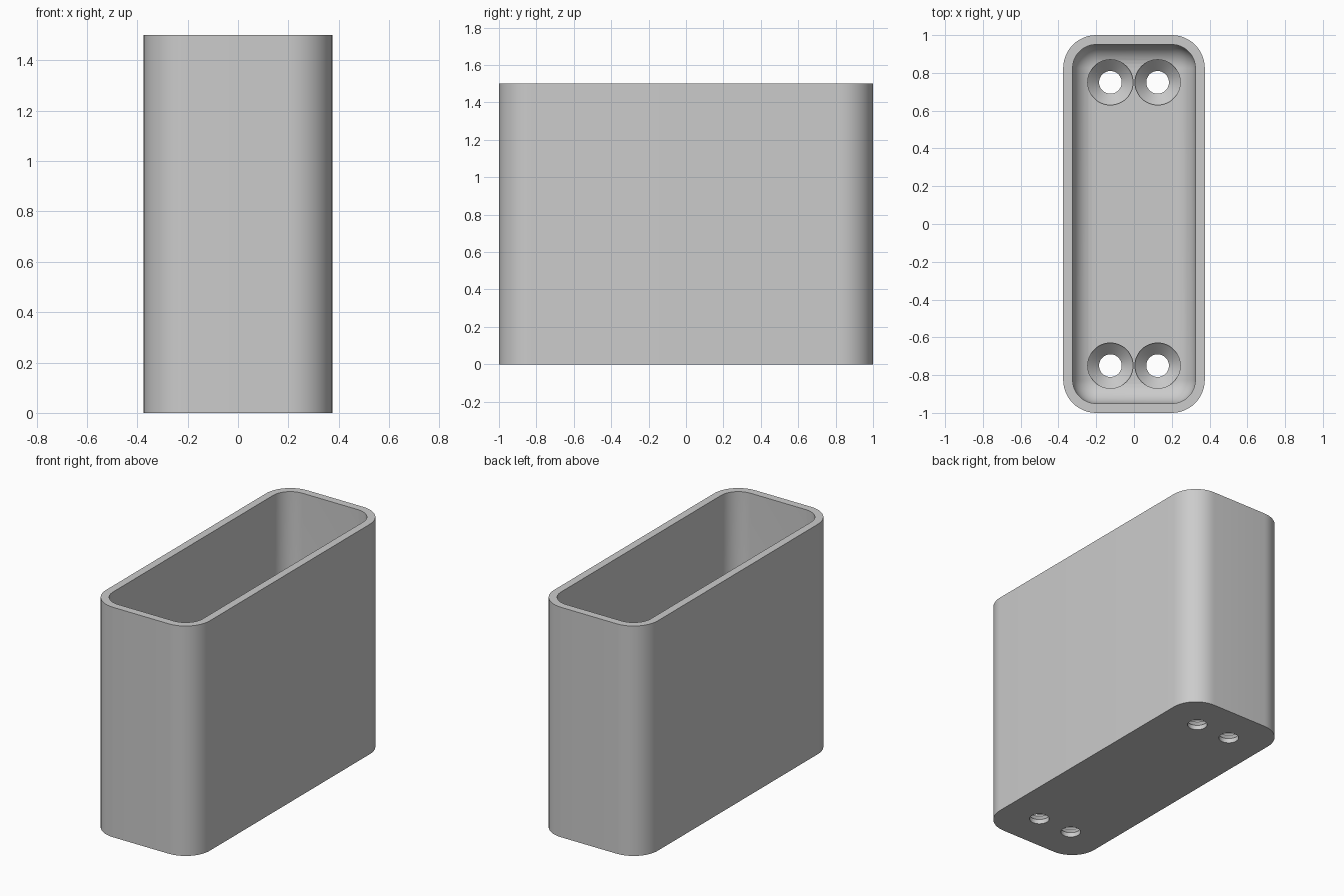
import bpy, bmesh, math

cube = bpy.data.objects.get("Cube")
if cube:
    bpy.data.objects.remove(cube, do_unlink=True)

HALF_X, HALF_Y, HEIGHT = 0.375, 1.0, 1.5
WALL, FLOOR, RADIUS, FILLET = 0.05, 0.1, 0.175, 0.12

grey = bpy.data.materials.new("plain_grey")
grey.use_nodes = True
colour = (0.6, 0.6, 0.6, 1)
grey.diffuse_color = colour
grey.node_tree.nodes["Principled BSDF"].inputs["Base Color"].default_value = colour


def rounded_ring(inset, z, steps=12):
    """Rounded rectangle outline, shrunk evenly by the inset."""
    r = RADIUS - inset
    pts = []
    for q, (sx, sy) in enumerate([(1, 1), (-1, 1), (-1, -1), (1, -1)]):
        for i in range(steps + 1):
            a = (q + i / steps) * math.pi / 2
            pts.append((sx * (HALF_X - RADIUS) + r * math.cos(a),
                        sy * (HALF_Y - RADIUS) + r * math.sin(a), z))
    return pts


def circle_ring(x, y, r, z, n=48):
    return [(x + r * math.cos(math.tau * i / n), y + r * math.sin(math.tau * i / n), z)
            for i in range(n)]


def loft(bm, rings):
    """Closed solid skinned through a stack of rings, bottom to top."""
    loops = [[bm.verts.new(p) for p in ring] for ring in rings]
    n = len(loops[0])
    for low, high in zip(loops, loops[1:]):
        for i in range(n):
            j = (i + 1) % n
            bm.faces.new((low[i], low[j], high[j], high[i]))
    bm.faces.new(loops[0][::-1])
    bm.faces.new(loops[-1])


def make_object(name, stacks):
    bm = bmesh.new()
    for rings in stacks:
        loft(bm, rings)
    mesh = bpy.data.meshes.new(name)
    bm.to_mesh(mesh)
    bm.free()
    mesh.materials.append(grey)
    obj = bpy.data.objects.new(name, mesh)
    bpy.context.collection.objects.link(obj)
    return obj


# Outer body
box = make_object("open_box", [[rounded_ring(0, 0), rounded_ring(0, HEIGHT)]])

# Cavity with a filleted floor edge
cavity = []
for i in range(11):
    t = i / 10 * math.pi / 2
    cavity.append(rounded_ring(WALL + FILLET * (1 - math.sin(t)),
                               FLOOR + FILLET * (1 - math.cos(t))))
cavity.append(rounded_ring(WALL, HEIGHT + 0.1))
cavity_cutter = make_object("cavity_cutter", [cavity])

# Four countersunk screw holes
screw_profile = [(0.06, -0.1), (0.06, 0.03), (0.12, 0.09), (0.12, 0.3)]
screw_cutter = make_object("screw_hole_cutter", [
    [circle_ring(x, y, r, z) for r, z in screw_profile]
    for x in (-0.125, 0.125) for y in (-0.75, 0.75)])

# Cut, then remove the cutters
bpy.context.view_layer.objects.active = box
box.select_set(True)
for cutter in (cavity_cutter, screw_cutter):
    cut = box.modifiers.new(cutter.name, "BOOLEAN")
    cut.operation = "DIFFERENCE"
    cut.solver = "EXACT"
    cut.object = cutter
    bpy.ops.object.modifier_apply(modifier=cut.name)
    bpy.data.objects.remove(cutter, do_unlink=True)

bpy.ops.object.shade_smooth_by_angle(angle=math.radians(30))
